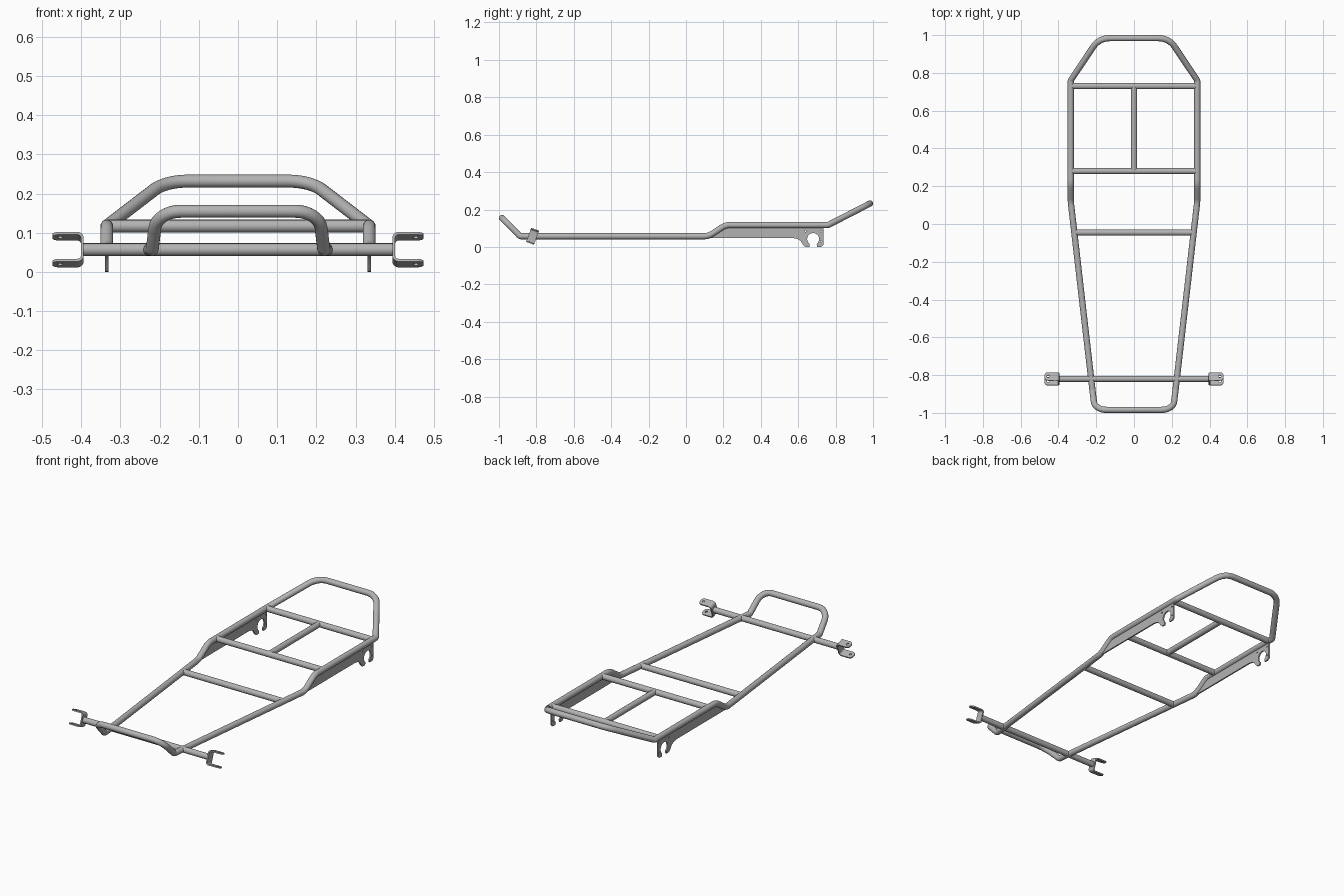
import bpy
import math
from mathutils import Vector, Matrix

cube = bpy.data.objects.get("Cube")
if cube:
    bpy.data.objects.remove(cube, do_unlink=True)

TUBE = 0.0165
LOW, HIGH = 0.057, 0.117      # heights of the front and rear deck tubes
SIDE = 0.335                  # half width of the rear deck

steel = bpy.data.materials.new("grey steel")
steel.use_nodes = True
colour = (0.45, 0.45, 0.45, 1)
steel.diffuse_color = colour
steel.node_tree.nodes["Principled BSDF"].inputs["Base Color"].default_value = colour


def finish(obj, angle=35):
    """Bake curves and modifiers to a mesh, then shade it."""
    bpy.ops.object.select_all(action='DESELECT')
    obj.select_set(True)
    bpy.context.view_layer.objects.active = obj
    bpy.ops.object.convert(target='MESH')
    bpy.ops.object.shade_smooth_by_angle(angle=math.radians(angle))
    return obj


def link(name, data):
    obj = bpy.data.objects.new(name, data)
    bpy.context.collection.objects.link(obj)
    data.materials.append(steel)
    return obj


def add_spline(curve, points, cyclic):
    spline = curve.splines.new('POLY')
    spline.points.add(len(points) - 1)
    for sp, p in zip(spline.points, points):
        sp.co = (*Vector(p).to_3d(), 1)
    spline.use_cyclic_u = cyclic


def fillet(corner, before, after, radius, steps=8):
    """Round one corner of a path with an arc."""
    a, b = (before - corner).normalized(), (after - corner).normalized()
    half = a.angle(b) / 2
    tangent = radius / math.tan(half)
    mid = (a + b).normalized()
    centre = corner + mid * (radius / math.sin(half))
    start = corner + a * tangent - centre
    end = corner + b * tangent - centre
    sweep = start.angle(end)
    return [centre + (start * math.sin((1 - t) * sweep) + end * math.sin(t * sweep))
            / math.sin(sweep) for t in (i / steps for i in range(steps + 1))]


def tube(name, points, cyclic=False):
    curve = bpy.data.curves.new(name, 'CURVE')
    curve.dimensions = '3D'
    curve.bevel_depth = TUBE
    curve.bevel_resolution = 6
    curve.use_fill_caps = True
    add_spline(curve, points, cyclic)
    return finish(link(name, curve), 50)


def circle(cx, cy, r, start=0, end=360, steps=24):
    full = abs(end - start) == 360
    n = steps if full else steps + 1
    angles = [math.radians(start + (end - start) * i / steps) for i in range(n)]
    return [(cx + r * math.cos(a), cy + r * math.sin(a)) for a in angles]


# Main loop: front bumper hoop, side rails and rear hoop in one bent tube
half = [
    (0.207, -0.984, 0.155, 0.066),
    (0.219, -0.887, LOW, 0.02),
    (SIDE, 0.12, LOW, 0.08),
    (SIDE, 0.212, HIGH, 0.08),
    (SIDE, 0.76, HIGH, 0.02),
    (0.185, 0.984, 0.232, 0.1),
]
corners = half + [(-x, y, z, r) for x, y, z, r in reversed(half)]
path = []
for i, c in enumerate(corners):
    before = Vector(corners[i - 1][:3])
    after = Vector(corners[(i + 1) % len(corners)][:3])
    path += fillet(Vector(c[:3]), before, after, c[3])
tube("main_frame_loop", path, cyclic=True)

# Cross members
for name, x, y, z in (("rear_cross_tube", SIDE, 0.73, HIGH),
                      ("seat_cross_tube", SIDE, 0.28, HIGH),
                      ("middle_cross_tube", 0.313, -0.045, LOW),
                      ("front_axle_tube", 0.396, -0.82, LOW)):
    tube(name, [(-x, y, z), (x, y, z)])
tube("centre_tube", [(0, 0.28, HIGH), (0, 0.73, HIGH)])

# Rear axle plates with an open hook, drawn in the y-z plane
hook = (0.68, 0.042)
outline = ([(0.12, 0.048), (0.57, 0.048), (0.595, 0.043), (0.613, 0.032),
            (0.625, 0.012), (0.637, 0.001), (0.659, 0)]
           + circle(*hook, 0.032, -125, -415)
           + [(0.701, 0), (0.724, 0.001), (0.735, 0.012), (0.735, 0.115), (0.21, 0.115)])
to_side = Matrix(((0, 0, 1, 0), (1, 0, 0, 0), (0, 1, 0, 0), (0, 0, 0, 1)))
for side, sx in (("left", 1), ("right", -1)):
    curve = bpy.data.curves.new(side + "_axle_plate", 'CURVE')
    curve.dimensions = '2D'
    curve.fill_mode = 'BOTH'
    curve.extrude = 0.004
    add_spline(curve, outline, True)
    for bolt in ((0.638, 0.084), (0.722, 0.084), (0.722, 0.03)):
        add_spline(curve, circle(*bolt, 0.004, steps=10), True)
    plate = link(side + "_axle_plate", curve)
    plate.matrix_world = Matrix.Translation((sx * SIDE, 0, 0)) @ to_side
    finish(plate)

# Steering brackets: U-shaped strips, leaned back, with rounded ends and pin holes
REACH, TALL, WIDE, BEND, ROUND, THICK = 0.08, 0.04, 0.0225, 0.016, 0.018, 0.007
arm = []                                  # (x, z, half width) from tip to web
for i in range(7):
    a = math.pi / 2 * i / 6
    arm.append((REACH - ROUND * (1 - math.sin(a)), TALL,
                WIDE - ROUND * (1 - math.cos(a))))
arm.reverse()
arm = arm[::-1] if arm[0][0] < arm[-1][0] else arm
for i in range(7):
    a = math.pi / 2 * i / 6
    arm.append((BEND * (1 - math.sin(a)), TALL - BEND * (1 - math.cos(a)), WIDE))
strip = arm + [(x, -z, w) for x, z, w in reversed(arm)]
for side, sx in (("left", 1), ("right", -1)):
    verts = [(sx * x, sy * w, z) for x, z, w in strip for sy in (-1, 1)]
    faces = [(2 * i, 2 * i + 1, 2 * i + 3, 2 * i + 2) for i in range(len(strip) - 1)]
    if sx < 0:
        faces = [f[::-1] for f in faces]
    mesh = bpy.data.meshes.new(side + "_steering_bracket")
    mesh.from_pydata(verts, [], faces)
    bracket = link(side + "_steering_bracket", mesh)
    pose = Matrix.Translation((sx * 0.394, -0.82, LOW)) @ Matrix.Rotation(math.radians(-20), 4, 'X')
    bracket.matrix_world = pose
    solid = bracket.modifiers.new("thickness", 'SOLIDIFY')
    solid.thickness = THICK
    # Offset toward the inside of the U
    mesh.update()
    web = mesh.polygons[len(faces) // 2]
    solid.offset = -1 if web.normal.x * sx < 0 else 1

    bpy.ops.mesh.primitive_cylinder_add(vertices=20, radius=0.007, depth=0.2)
    pin = bpy.context.object
    pin.name = side + "_pin_cutter"
    pin.hide_render = True
    pin.matrix_world = pose @ Matrix.Translation((sx * 0.06, 0, 0))
    cut = bracket.modifiers.new("pin_hole", 'BOOLEAN')
    cut.object = pin
    cut.solver = 'EXACT'
    finish(bracket)
    bpy.data.objects.remove(pin, do_unlink=True)
